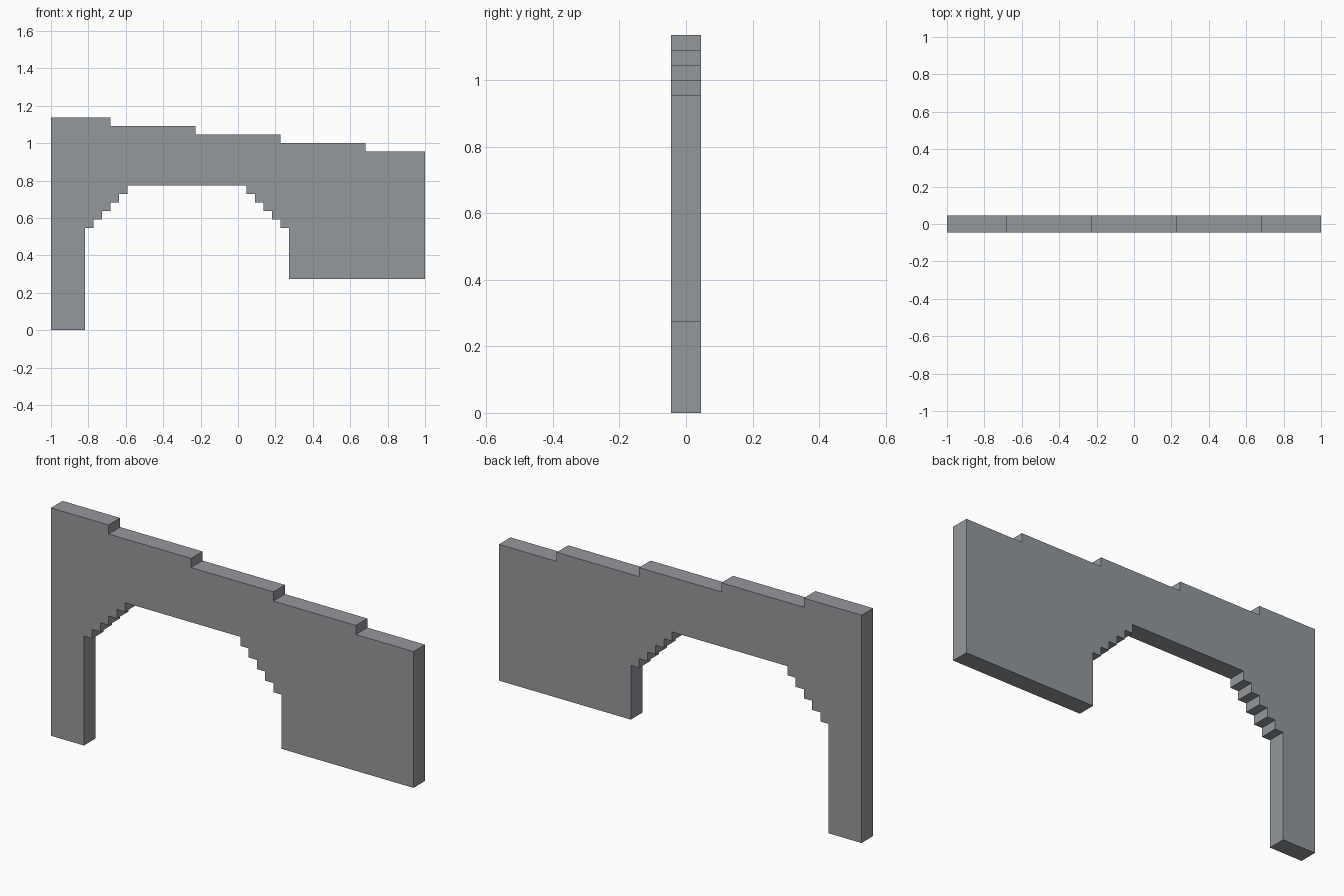
import bpy
import bmesh

if "Cube" in bpy.data.objects:
    bpy.data.objects.remove(bpy.data.objects["Cube"])

U = 1 / 22            # brick module: the wall is 44 modules long
HALF_THICK = U        # wall is two modules thick

# One flat stone grey
stone = bpy.data.materials.new("stone grey")
stone.diffuse_color = (0.30, 0.315, 0.335, 1)
stone.use_nodes = True
stone.node_tree.nodes["Principled BSDF"].inputs["Base Color"].default_value = stone.diffuse_color


def extrude_profile(name, outline):
    """Extrude an x-z outline (in modules) through the wall thickness."""
    bm = bmesh.new()
    face = bm.faces.new([bm.verts.new((x * U, -HALF_THICK, z * U)) for x, z in outline])
    res = bmesh.ops.extrude_face_region(bm, geom=[face])
    new_verts = [g for g in res["geom"] if isinstance(g, bmesh.types.BMVert)]
    bmesh.ops.translate(bm, verts=new_verts, vec=(0, 2 * HALF_THICK, 0))
    bmesh.ops.recalc_face_normals(bm, faces=bm.faces)
    mesh = bpy.data.meshes.new(name)
    bm.to_mesh(mesh)
    bm.free()
    mesh.materials.append(stone)
    obj = bpy.data.objects.new(name, mesh)
    bpy.context.collection.objects.link(obj)
    return obj


# Stepped coping, descending from left to right
top = [(-22, 25)]
for i, x in enumerate((-15, -5, 5, 15)):
    top += [(x, 25 - i), (x, 24 - i)]
top.append((22, 21))

# Corbelled arch, mirrored about x = -6 modules
half_arch = [(12, 12)]
for i in range(5):
    half_arch += [(11 - i, 12 + i), (11 - i, 13 + i)]
right_arch = [(-6 + x, z) for x, z in half_arch]
left_arch = [(-6 - x, z) for x, z in reversed(half_arch)]

# Right block ends above the ground, left pier reaches it
outline = top + [(22, 6.05), (6, 6.05)] + right_arch + left_arch + [(-18, 0), (-22, 0)]
extrude_profile("arched_wall", outline)
